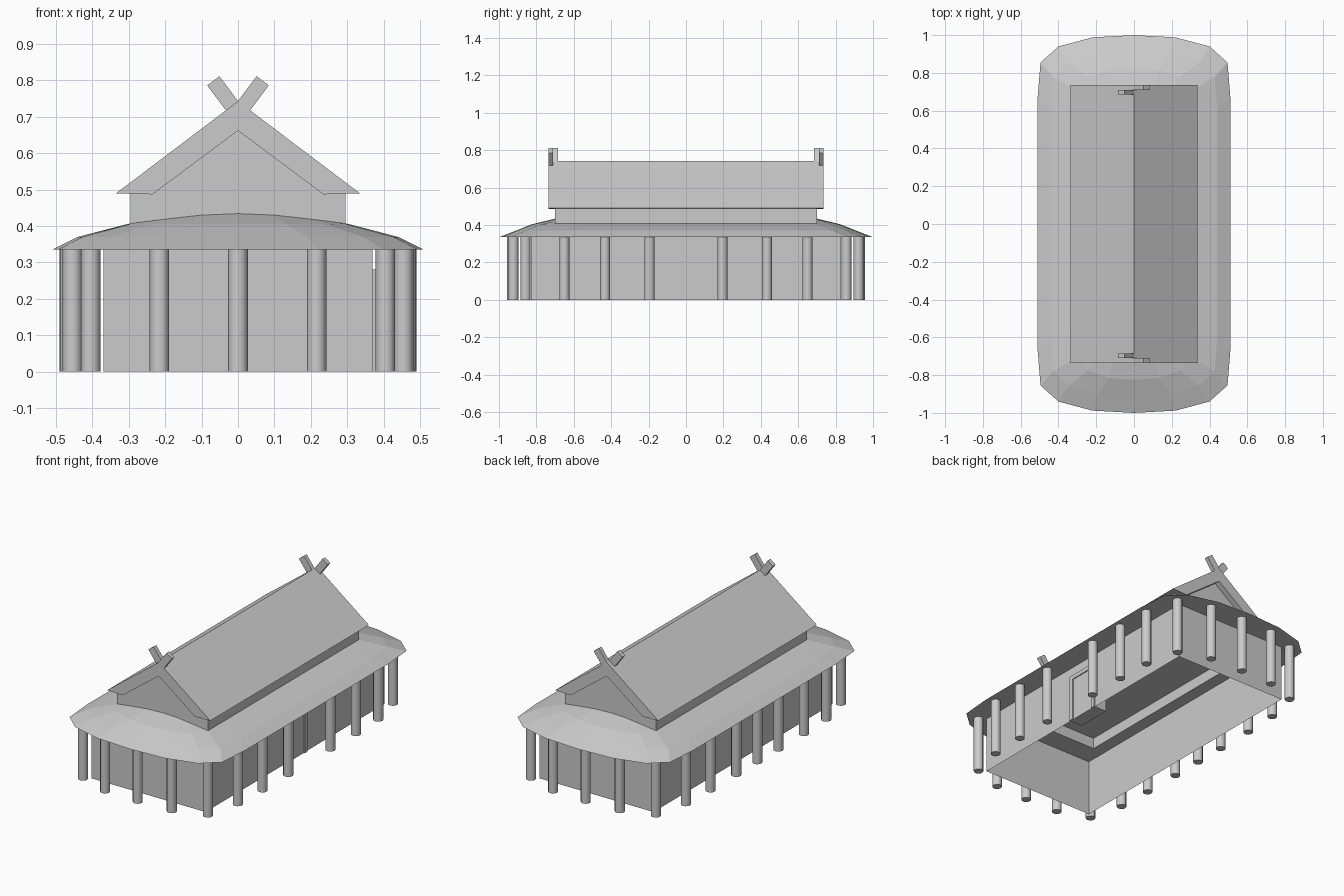
import bpy, bmesh, math
from mathutils import Vector

if "Cube" in bpy.data.objects:
    bpy.data.objects.remove(bpy.data.objects["Cube"])


def make(name, verts, faces):
    me = bpy.data.meshes.new(name)
    bm = bmesh.new()
    vs = [bm.verts.new(v) for v in verts]
    for f in faces:
        bm.faces.new([vs[i] for i in f])
    bmesh.ops.recalc_face_normals(bm, faces=bm.faces)
    bm.to_mesh(me)
    bm.free()
    ob = bpy.data.objects.new(name, me)
    bpy.context.collection.objects.link(ob)
    return ob


def prism(name, profile, y0, y1):
    """Extrude an x-z profile along y with closed ends."""
    n = len(profile)
    verts = [(x, y, z) for y in (y0, y1) for x, z in profile]
    faces = [range(n), range(n, 2 * n)]
    faces += [(i, (i + 1) % n, n + (i + 1) % n, n + i) for i in range(n)]
    return make(name, verts, faces)


def box(name, x0, x1, y0, y1, z0, z1):
    return prism(name, [(x0, z0), (x1, z0), (x1, z1), (x0, z1)], y0, y1)


def full_ring(quarter):
    """Mirror a front-right quarter (front centre to side) into a full loop."""
    half = quarter + [(x, -y, z) for x, y, z in reversed(quarter)]
    return half + [(-x, y, z) for x, y, z in reversed(half[1:-1])]


# Main walls: open tube, no floor or ceiling
WX, WY, EAVE = 0.37, 0.83, 0.335
corners = [(-WX, -WY), (WX, -WY), (WX, WY), (-WX, WY)]
make("main_walls", [(x, y, z) for z in (0, EAVE) for x, y in corners],
     [(i, (i + 1) % 4, 4 + (i + 1) % 4, 4 + i) for i in range(4)])

# Lower skirt roof: solid ring with curved slope and flat soffit
plan = [(0, -1.0), (0.22, -0.988), (0.40, -0.94), (0.495, -0.855), (0.51, -0.67)]
rings = []
for ax, ay, z in ((0.51, 1.0, EAVE), (0.44, 0.91, 0.37), (0.31, 0.825, 0.404)):
    rings.append(full_ring([(x * ax / 0.51, y * ay, z) for x, y in plan]))
inner = [(0, -0.7, 0.434), (0.1, -0.7, 0.43), (0.2, -0.7, 0.419),
         (0.295, -0.7, 0.407), (0.295, -0.6, 0.407)]
rings.append(full_ring(inner))
rings.append(full_ring([(x, y, EAVE) for x, y, z in inner]))
n, m = len(rings[0]), len(rings)
make("skirt_roof", [v for r in rings for v in r],
     [(k * n + i, k * n + (i + 1) % n,
       (k + 1) % m * n + (i + 1) % n, (k + 1) % m * n + i)
      for k in range(m) for i in range(n)])

# Upper storey with gable ends
prism("upper_walls", [(-0.295, 0.40), (0.295, 0.40), (0.295, 0.495),
                      (0.235, 0.495), (0, 0.67), (-0.235, 0.495), (-0.295, 0.495)],
      -0.7, 0.7)

# Thick gable roof
prism("gable_roof", [(-0.335, 0.49), (-0.235, 0.487), (0, 0.662), (0.235, 0.487),
                     (0.335, 0.49), (0, 0.743)], -0.735, 0.735)

# Crossed finials on both ridge ends
for end in (-1, 1):
    for side, y0, y1 in ((-1, 0.685, 0.71), (1, 0.71, 0.735)):
        d = Vector((0.60, 0.80))
        p = Vector((0.80, -0.60)) * 0.021
        top, low = Vector((0.068, 0.799)), Vector((0.068, 0.799)) - d * 0.13
        prof = [(side * v.x, v.y) for v in (low - p, low + p, top + p, top - p)]
        prism("ridge_finial", prof, end * y0, end * y1)

# Columns around the veranda; the door takes the place of the middle right one
front = [(0, 0.93), (0.216, 0.923), (0.405, 0.858)]
sides = [(0.455, 0.65), (0.462, 0.433), (0.463, 0.195), (0.463, 0)]
spots = {(sx * x, sy * y) for x, y in front + sides for sx in (-1, 1) for sy in (-1, 1)}
spots.discard((0.463, 0))
for x, y in sorted(spots):
    bpy.ops.mesh.primitive_cylinder_add(vertices=12, radius=0.027, depth=EAVE,
                                        location=(x, y, EAVE / 2))
    bpy.context.object.name = "column"
    bpy.ops.object.shade_smooth_by_angle(angle=math.radians(40))

# Door on the right side: frame and recessed panel
for s in (-1, 1):
    box("door_jamb", 0.29, 0.378, *sorted((s * 0.08, s * 0.105)), 0, 0.28)
box("door_lintel", 0.29, 0.378, -0.08, 0.08, 0.255, 0.28)
box("door_panel", 0.29, 0.372, -0.08, 0.08, 0, 0.255)
